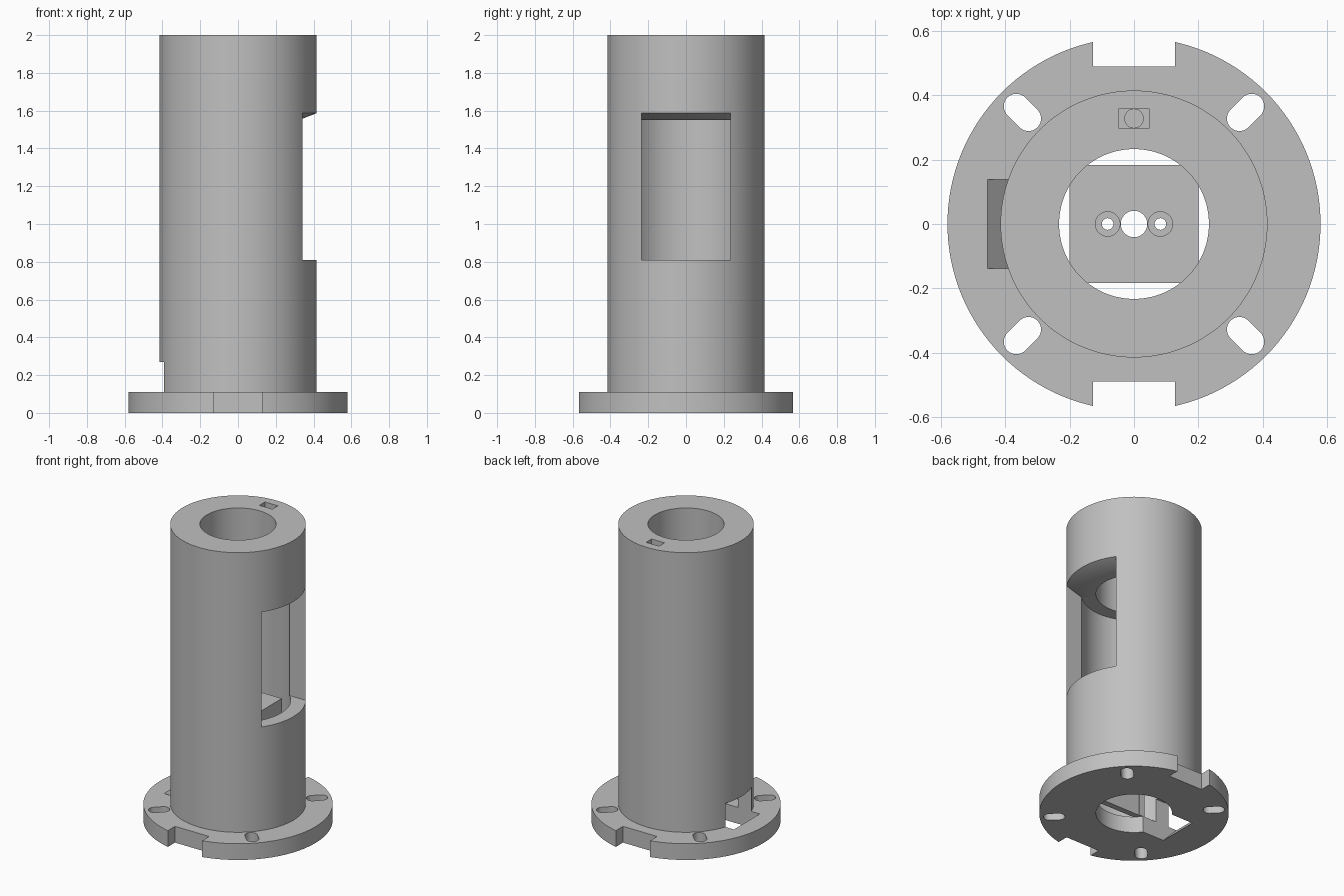
import bpy, bmesh, math
from mathutils import Vector

if "Cube" in bpy.data.objects:
    bpy.data.objects.remove(bpy.data.objects["Cube"], do_unlink=True)

grey = bpy.data.materials.new("plain grey")
grey.use_nodes = True
colour = (0.53, 0.53, 0.53, 1)
grey.diffuse_color = colour
grey.node_tree.nodes["Principled BSDF"].inputs["Base Color"].default_value = colour


def finish(name, bm):
    bmesh.ops.recalc_face_normals(bm, faces=bm.faces)
    mesh = bpy.data.meshes.new(name)
    bm.to_mesh(mesh)
    bm.free()
    mesh.materials.append(grey)
    obj = bpy.data.objects.new(name, mesh)
    bpy.context.collection.objects.link(obj)
    return obj


def lathe(name, profile, steps=128):
    """Closed (radius, z) profile turned around the z axis."""
    bm = bmesh.new()
    rings = []
    for i in range(steps):
        a = math.tau * i / steps
        rings.append([bm.verts.new((r * math.cos(a), r * math.sin(a), z)) for r, z in profile])
    n = len(profile)
    for i in range(steps):
        p, q = rings[i], rings[(i + 1) % steps]
        for j in range(n):
            k = (j + 1) % n
            bm.faces.new((p[j], q[j], q[k], p[k]))
    return finish(name, bm)


def prism(name, points, offset):
    bm = bmesh.new()
    face = bm.faces.new([bm.verts.new(p) for p in points])
    new = bmesh.ops.extrude_face_region(bm, geom=[face])["geom"]
    verts = [v for v in new if isinstance(v, bmesh.types.BMVert)]
    bmesh.ops.translate(bm, verts=verts, vec=Vector(offset))
    return finish(name, bm)


def box(name, x0, x1, y0, y1, z0, z1):
    return prism(name, [(x0, y0, z0), (x1, y0, z0), (x1, y1, z0), (x0, y1, z0)], (0, 0, z1 - z0))


def capsule(name, a, b, r, z0, z1, steps=20):
    """Upright round-ended slot between two points; a cylinder when they coincide."""
    a, b = Vector(a), Vector(b)
    heading = math.atan2(b.y - a.y, b.x - a.x)
    pts = []
    for centre, start in ((b, heading - math.pi / 2), (a, heading + math.pi / 2)):
        for i in range(steps):
            t = start + math.pi * (i + 0.5) / steps
            pts.append((centre.x + r * math.cos(t), centre.y + r * math.sin(t), z0))
    return prism(name, pts, (0, 0, z1 - z0))


def combine(obj, cutter, operation="DIFFERENCE", keep=False):
    mod = obj.modifiers.new("cut", "BOOLEAN")
    mod.operation = operation
    mod.solver = "EXACT"
    mod.object = cutter
    bpy.context.view_layer.objects.active = obj
    bpy.ops.object.modifier_apply(modifier=mod.name)
    if not keep:
        bpy.data.objects.remove(cutter, do_unlink=True)


# Flanged tube with a wide inner chamber below a narrower bore
BORE, CHAMBER, TUBE, FLANGE = 0.233, 0.323, 0.415, 0.58
FLOOR, CEILING = 0.11, 1.55
body = lathe("flanged_tube", [
    (BORE, 0), (FLANGE, 0), (FLANGE, FLOOR), (TUBE, FLOOR), (TUBE, 2), (BORE, 2),
    (BORE, CEILING), (CHAMBER, CEILING), (CHAMBER, FLOOR), (BORE, FLOOR)])

# Side window with a flared upper edge
window = lathe("window_cutter", [(0.3, 0.81), (0.5, 0.81), (0.5, 1.62), (0.3, 1.541)])
combine(window, box("window_limit", 0.1, 0.6, -0.235, 0.235, 0.7, 1.8), "INTERSECT")
combine(body, window)

# Flange notches and diagonal mounting slots
for s in (-1, 1):
    combine(body, box("notch_cutter", -0.128, 0.128, s * 0.49, s * 0.7, -0.1, 0.2))
    for t in (-1, 1):
        combine(body, capsule("slot_cutter", (s * 0.328, t * 0.328), (s * 0.366, t * 0.366),
                              0.039, -0.1, 0.2))

# Small pocket and pin hole in the top rim
combine(body, box("pocket_cutter", -0.048, 0.048, 0.298, 0.357, 1.94, 2.1))
combine(body, capsule("pin_cutter", (0, 0.328), (0, 0.328), 0.029, 1.7, 1.97))

# Mounting block: hollow box with a drilled top plate
block = box("mounting_block", -0.2, 0.2, -0.183, 0.183, FLOOR, 0.805)
combine(block, box("hollow_cutter", -0.16, 0.16, -0.143, 0.143, 0, 0.7))
combine(block, capsule("shaft_cutter", (0, 0), (0, 0), 0.041, 0.6, 0.9))
for s in (-1, 1):
    centre = (s * 0.082, 0)
    combine(block, capsule("screw_cutter", centre, centre, 0.018, 0.6, 0.9))
    combine(block, capsule("counterbore_cutter", centre, centre, 0.038, 0.76, 0.9))

# Sloping cable channel through the rear side of tube, flange and block
side = [(-0.503, 0.16), (-0.503, 0.27), (-0.14, 0.27), (-0.14, -0.05), (-0.302, -0.05)]
channel = prism("channel_cutter", [(x, -0.138, z) for x, z in side], (0, 0.276, 0))
combine(block, channel, keep=True)
combine(body, channel)

# Smooth round walls, crisp edges
bpy.ops.object.select_all(action="DESELECT")
for obj in (body, block):
    obj.select_set(True)
bpy.context.view_layer.objects.active = body
bpy.ops.object.shade_smooth_by_angle(angle=math.radians(30))
